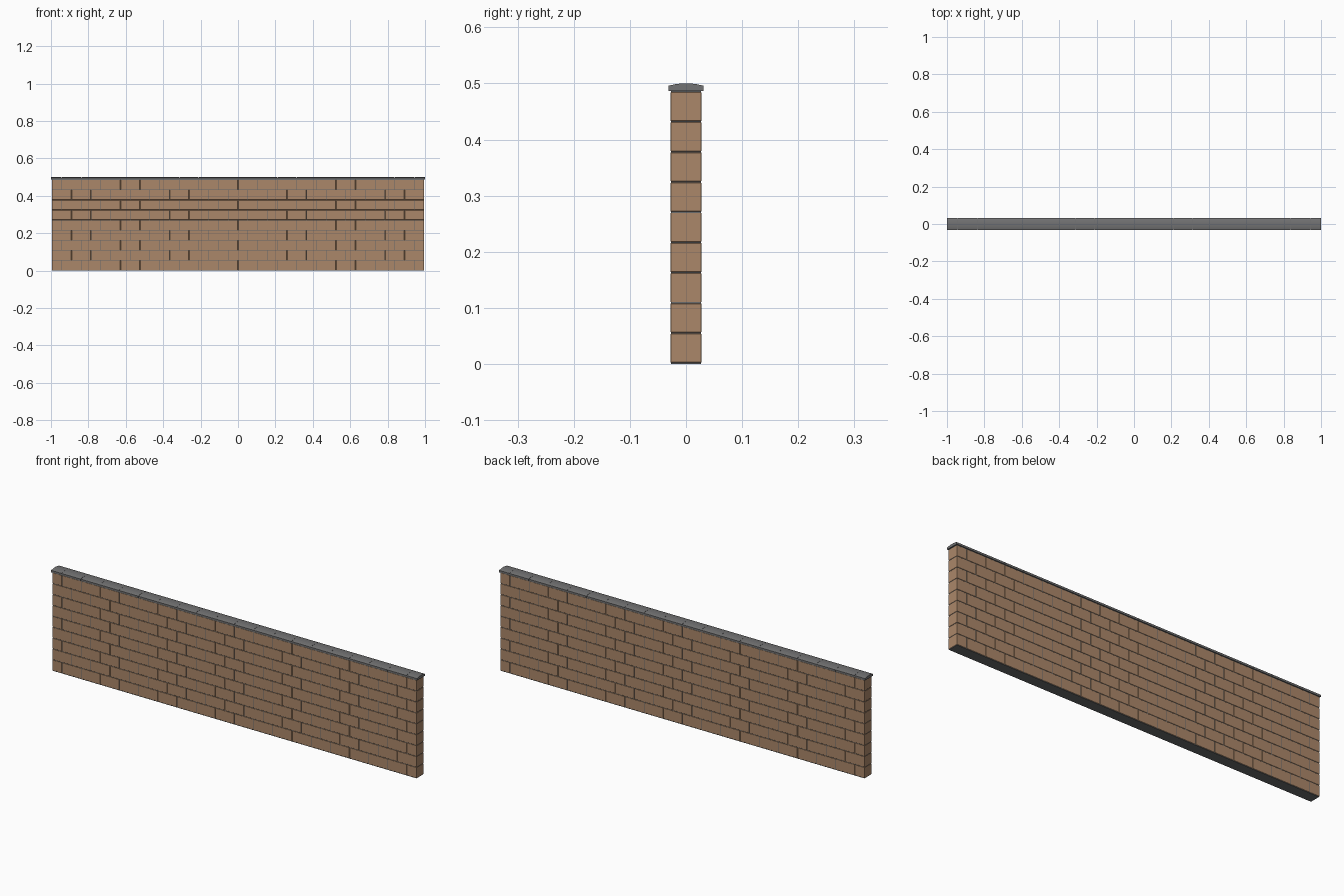
import bpy, bmesh
from mathutils import Matrix, Vector

if "Cube" in bpy.data.objects:
    bpy.data.objects.remove(bpy.data.objects["Cube"])

PITCH = 1.99 / 19        # brick length including joint
ROW = 0.0538             # course height including joint
BASE = 0.0015            # bed joint under the first course
GAP = 0.002              # mortar joint width
HALF = 0.995             # half length of the wall
DEPTH = 0.055            # wall thickness


def material(name, rgb):
    m = bpy.data.materials.new(name)
    m.diffuse_color = (*rgb, 1)
    m.use_nodes = True
    m.node_tree.nodes["Principled BSDF"].inputs["Base Color"].default_value = m.diffuse_color
    return m


BRICK = material("brick brown", (0.41, 0.245, 0.143))
STONE = material("coping grey", (0.17, 0.17, 0.172))
MORTAR = material("mortar grey", (0.14, 0.145, 0.15))


def finish(bm, name, mat):
    bmesh.ops.recalc_face_normals(bm, faces=bm.faces)
    mesh = bpy.data.meshes.new(name)
    bm.to_mesh(mesh)
    bm.free()
    mesh.materials.append(mat)
    ob = bpy.data.objects.new(name, mesh)
    bpy.context.collection.objects.link(ob)
    return ob


def add_box(bm, lo, hi):
    lo, hi = Vector(lo), Vector(hi)
    mat = Matrix.Translation((lo + hi) / 2) @ Matrix.Diagonal((*(hi - lo), 1))
    bmesh.ops.create_cube(bm, size=1, matrix=mat)


def spans(half_ends):
    """Start and end of every unit along the wall; half units at the ends if asked."""
    if half_ends:
        cuts = [-HALF] + [k * PITCH for k in range(-9, 10)] + [HALF]
    else:
        cuts = [(k - 9.5) * PITCH for k in range(20)]
    return list(zip(cuts[:-1], cuts[1:]))


# Mortar core, slightly recessed behind the brick faces
bm = bmesh.new()
r = 0.001
add_box(bm, (-HALF + r, -DEPTH / 2 + r, 0), (HALF - r, DEPTH / 2 - r, 0.488))
finish(bm, "mortar_core", MORTAR)

# Brick courses in running bond, with small chamfers on the bricks
for row in range(9):
    bm = bmesh.new()
    z = BASE + row * ROW
    for a, b in spans(row % 2 == 0):
        x0 = a if a < -HALF + 0.001 else a + GAP / 2
        x1 = b if b > HALF - 0.001 else b - GAP / 2
        add_box(bm, (x0, -DEPTH / 2, z + GAP / 2), (x1, DEPTH / 2, z + ROW - GAP / 2))
    bmesh.ops.bevel(bm, geom=bm.edges[:], offset=0.0008, segments=1, affect='EDGES')
    finish(bm, f"brick_course_{row + 1}", BRICK)

# Coping stones with a shallow arched top
side = [(0.031, 0.4865), (0.031, 0.496), (0.019, 0.4987), (0.007, 0.5)]
profile = side + [(-y, z) for y, z in reversed(side)]
bm = bmesh.new()
for a, b in spans(True):
    x0 = -1 if a < -HALF + 0.001 else a + 0.0004
    x1 = 1 if b > HALF - 0.001 else b - 0.0004
    face = bm.faces.new([bm.verts.new((x0, y, z)) for y, z in profile])
    ext = bmesh.ops.extrude_face_region(bm, geom=[face], use_keep_orig=True)
    moved = [v for v in ext["geom"] if isinstance(v, bmesh.types.BMVert)]
    bmesh.ops.translate(bm, verts=moved, vec=(x1 - x0, 0, 0))
finish(bm, "coping_stones", STONE)

# Stone bed filling the joints under and between the coping stones
bm = bmesh.new()
add_box(bm, (-0.994, -0.0302, 0.4868), (0.994, 0.0302, 0.4955))
finish(bm, "coping_bed", STONE)
